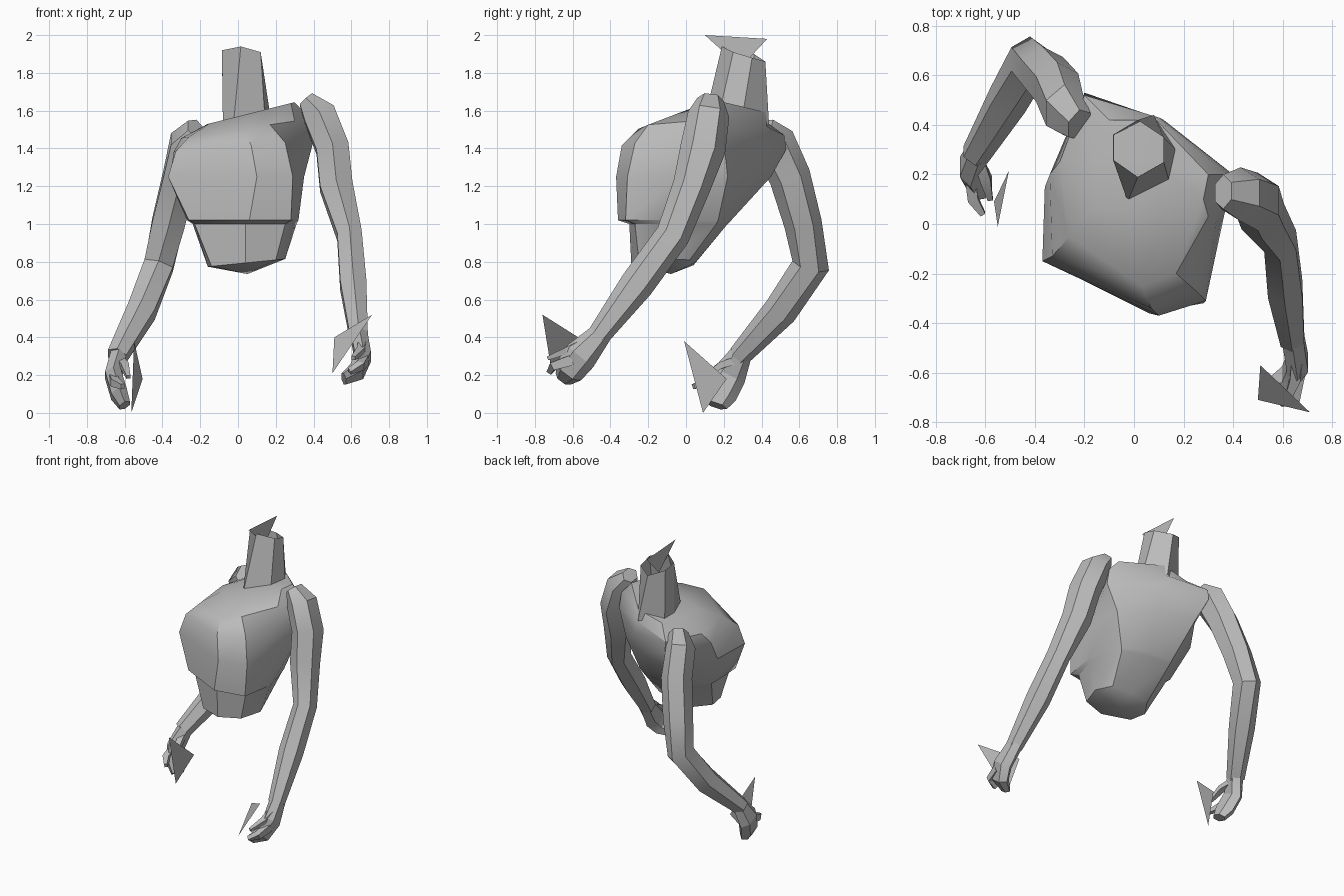
import bpy, bmesh, math
from mathutils import Vector

cube = bpy.data.objects.get("Cube")
if cube:
    bpy.data.objects.remove(cube)

grey = bpy.data.materials.new("plain grey")
grey.use_nodes = True
colour = (0.5, 0.5, 0.5, 1)
grey.diffuse_color = colour
grey.node_tree.nodes["Principled BSDF"].inputs["Base Color"].default_value = colour


def finish(name, bm, angle=35, closed=True):
    """Turn a bmesh into a shaded, coloured object."""
    if closed:
        bmesh.ops.recalc_face_normals(bm, faces=bm.faces)
    mesh = bpy.data.meshes.new(name)
    bm.to_mesh(mesh)
    bm.free()
    mesh.materials.append(grey)
    obj = bpy.data.objects.new(name, mesh)
    bpy.context.collection.objects.link(obj)
    bpy.ops.object.select_all(action='DESELECT')
    obj.select_set(True)
    bpy.context.view_layer.objects.active = obj
    bpy.ops.object.shade_smooth_by_angle(angle=math.radians(angle))
    return obj


def loft(name, rings, start=None, end=None, angle=35):
    """Skin a stack of rings; start and end are optional cap centres."""
    bm = bmesh.new()
    loops = [[bm.verts.new(p) for p in ring] for ring in rings]
    count = len(loops[0])
    for low, high in zip(loops, loops[1:]):
        for i in range(count):
            j = (i + 1) % count
            bm.faces.new((low[i], low[j], high[j], high[i]))
    for loop, centre in ((loops[0], start), (loops[-1], end)):
        if centre is not None:
            tip = bm.verts.new(centre)
            for i in range(count):
                bm.faces.new((loop[i], loop[(i + 1) % count], tip))
    return finish(name, bm, angle)


def limb(name, path, sides=6, angle=35):
    """Tube through (x, y, z, side radius, depth radius) stations."""
    centres = [Vector(p[:3]) for p in path]
    rings = []
    for i, (centre, station) in enumerate(zip(centres, path)):
        before, after = centres[max(i - 1, 0)], centres[min(i + 1, len(path) - 1)]
        along = (after - before).normalized()
        across = Vector((1, 0, 0))
        across = (across - along * across.dot(along)).normalized()
        depth = along.cross(across)
        ring = []
        for k in range(sides):
            a = math.tau * (k + 0.5) / sides
            ring.append(centre + across * math.cos(a) * station[3]
                        + depth * math.sin(a) * station[4])
        rings.append(ring)
    return loft(name, rings, centres[0], centres[-1], angle)


def shard(name, *corners):
    """Single loose triangle."""
    bm = bmesh.new()
    bm.faces.new([bm.verts.new(c) for c in corners])
    return finish(name, bm, closed=False)


# Torso: height, sideways slope, then the outline counter-clockwise from front right
torso_rings = [
    (.79, .1, [(-.14, -.2), (.04, -.29), (.2, -.25), (.25, -.1),
               (.2, .02), (.06, .05), (-.08, .04), (-.16, -.08)]),
    (1.0, 0, [(-.23, -.17), (.04, -.3), (.25, -.27), (.31, -.08),
              (.24, .16), (.06, .22), (-.12, .22), (-.24, .05)]),
    (1.02, 0, [(-.26, -.2), (.06, -.36), (.28, -.32), (.32, -.08),
               (.25, .17), (.06, .24), (-.12, .24), (-.27, .05)]),
    (1.25, 0, [(-.37, -.15), (.1, -.37), (.29, -.31), (.35, -.03),
               (.33, .22), (.1, .37), (-.15, .45), (-.36, .15)]),
    (1.41, .08, [(-.33, -.13), (.07, -.34), (.25, -.27), (.33, 0),
                 (.4, .2), (.12, .42), (-.2, .53), (-.34, .2)]),
    (1.5, .15, [(-.26, -.05), (.03, -.25), (.17, -.2), (.3, .03),
                (.38, .2), (.1, .43), (-.2, .52), (-.3, .25)]),
    (1.57, .25, [(-.15, .08), (-.02, .05), (.12, .08), (.28, .1),
                 (.3, .2), (.09, .42), (-.1, .42), (-.16, .25)]),
]
loft("torso",
     [[(x, y, z + slope * x) for x, y in outline] for z, slope, outline in torso_rings],
     start=(.05, -.08, .735), end=(.04, .26, 1.58))

# Neck: open six-sided tube with a slanted rim
neck_base = [(-.08, .36, 1.54), (.08, .44, 1.52), (.17, .3, 1.58),
             (.14, .18, 1.6), (-.025, .09, 1.52), (-.08, .25, 1.54)]
neck_rim = [(-.085, .36, 1.9), (.015, .42, 1.86), (.12, .35, 1.88),
            (.12, .25, 1.91), (.015, .19, 1.94), (-.085, .26, 1.92)]
loft("neck", [neck_base, neck_rim], angle=20)

# Arms
limb("left_arm", [
    (.36, .13, 1.66, .05, .07), (.43, .12, 1.58, .1, .11), (.5, .09, 1.4, .1, .12),
    (.52, .03, 1.2, .1, .1), (.59, -.07, .94, .075, .09),
    (.61, -.26, .68, .08, .09), (.64, -.47, .4, .055, .06)])
limb("right_arm", [
    (-.22, .4, 1.5, .06, .08), (-.28, .46, 1.43, .09, .12), (-.31, .55, 1.25, .1, .11),
    (-.37, .62, 1.0, .1, .1), (-.42, .66, .78, .09, .1),
    (-.51, .5, .54, .085, .09), (-.64, .28, .3, .06, .06)])

# Hands: curled palm, thumb and finger
limb("left_palm", [
    (.64, -.45, .42, .05, .06), (.66, -.56, .3, .05, .09),
    (.63, -.62, .22, .045, .08), (.56, -.65, .18, .025, .05)], angle=25)
limb("left_thumb", [
    (.66, -.52, .38, .03, .03), (.65, -.63, .33, .03, .025), (.61, -.73, .29, .015, .015)],
     sides=4, angle=20)
limb("left_finger", [
    (.67, -.6, .28, .03, .04), (.65, -.7, .25, .03, .03), (.59, -.72, .22, .02, .02)],
     sides=4, angle=20)
limb("right_palm", [
    (-.63, .29, .31, .05, .06), (-.66, .23, .2, .05, .09),
    (-.63, .18, .1, .05, .09), (-.6, .16, .04, .035, .06)], angle=25)
limb("right_thumb", [
    (-.63, .27, .28, .03, .03), (-.6, .18, .25, .03, .025), (-.58, .1, .19, .015, .015)],
     sides=4, angle=20)
limb("right_finger", [
    (-.66, .18, .18, .03, .04), (-.65, .1, .16, .03, .03), (-.61, .04, .14, .015, .02)],
     sides=4, angle=20)

# Loose triangles at the neck and hands
shard("neck_shard", (.015, .1, 2), (.015, .43, 1.98), (.015, .29, 1.83))
shard("left_hand_shard", (.71, -.76, .52), (.51, -.57, .4), (.5, -.71, .21))
shard("right_hand_shard", (-.55, -.01, .38), (-.505, .215, .18), (-.565, .09, 0))
